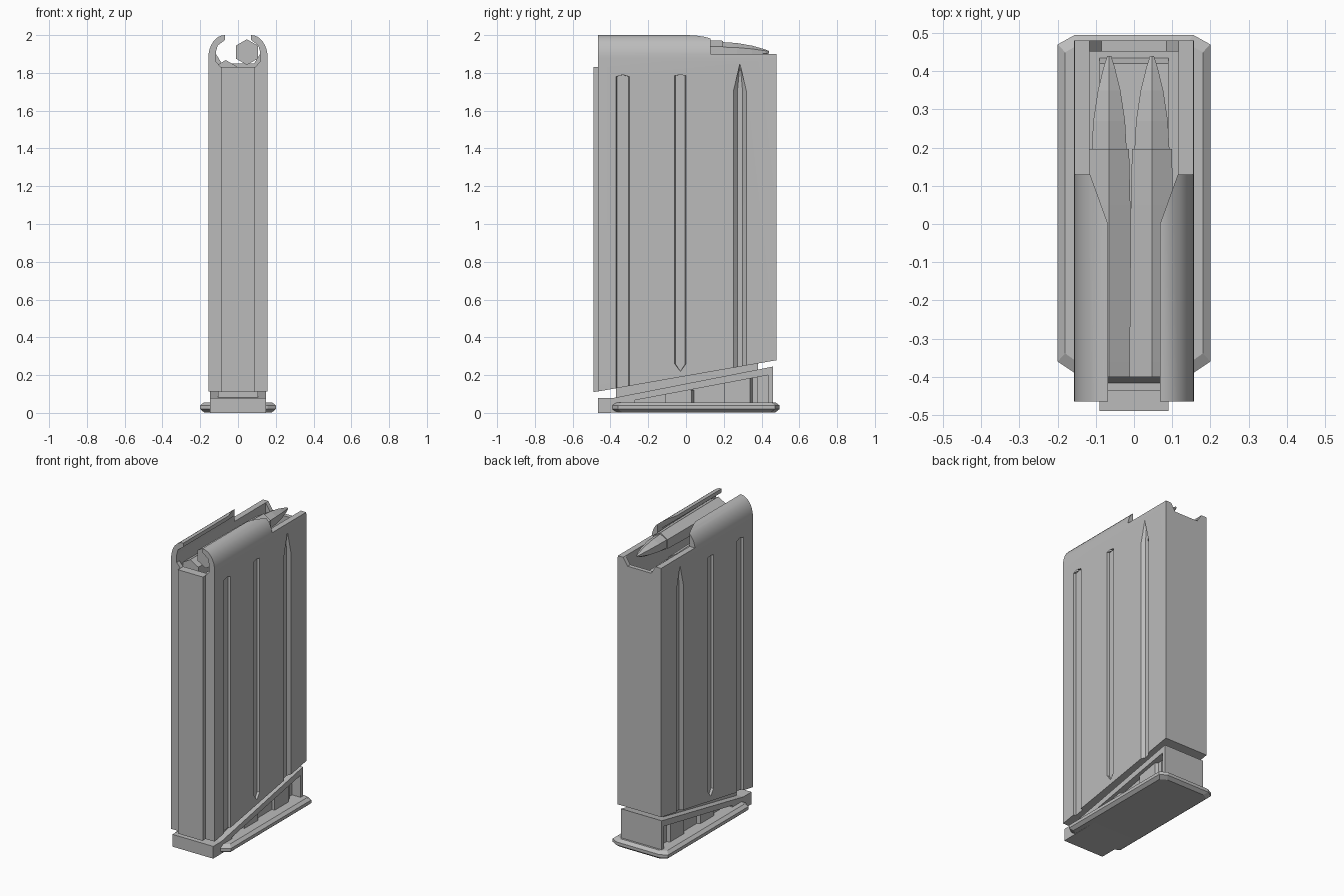
import bpy, bmesh, math
from mathutils import Vector

cube = bpy.data.objects.get("Cube")
if cube:
    bpy.data.objects.remove(cube, do_unlink=True)

grey = bpy.data.materials.new("plain_grey")
grey.use_nodes = True
colour = (0.5, 0.5, 0.5, 1)
grey.diffuse_color = colour
grey.node_tree.nodes["Principled BSDF"].inputs["Base Color"].default_value = colour


def finish(name, bm):
    bmesh.ops.recalc_face_normals(bm, faces=bm.faces)
    mesh = bpy.data.meshes.new(name)
    bm.to_mesh(mesh)
    bm.free()
    mesh.materials.append(grey)
    obj = bpy.data.objects.new(name, mesh)
    bpy.context.collection.objects.link(obj)
    return obj


def loft(name, axis, rings):
    """Join equal outlines placed at offsets along an axis, with capped ends."""
    bm = bmesh.new()
    loops = []
    for offset, pts in rings:
        loop = []
        for a, b in pts:
            co = [a, b]
            co.insert("xyz".index(axis), offset)
            loop.append(bm.verts.new(Vector(co)))
        loops.append(loop)
    n = len(loops[0])
    for low, high in zip(loops, loops[1:]):
        for i in range(n):
            j = (i + 1) % n
            bm.faces.new((low[i], low[j], high[j], high[i]))
    bm.faces.new(loops[0])
    bm.faces.new(loops[-1])
    return finish(name, bm)


def prism(name, axis, pts, lo, hi):
    return loft(name, axis, [(lo, pts), (hi, pts)])


def rect(a, b, c, d):
    return [(a, c), (b, c), (b, d), (a, d)]


def mirrored(half):
    return half + [(-a, b) for a, b in reversed(half)]


def activate(obj):
    bpy.ops.object.select_all(action='DESELECT')
    obj.select_set(True)
    bpy.context.view_layer.objects.active = obj


def cut(obj, cutter):
    cutter.hide_render = True
    mod = obj.modifiers.new("cut", 'BOOLEAN')
    mod.operation = 'DIFFERENCE'
    mod.solver = 'EXACT'
    mod.object = cutter
    activate(obj)
    bpy.ops.object.modifier_apply(modifier=mod.name)
    bpy.data.objects.remove(cutter, do_unlink=True)


# Main casing with rounded shoulders
shoulder = [(0.07 + 0.087 * math.sin(t * math.pi / 16),
             1.88 + 0.12 * math.cos(t * math.pi / 16)) for t in range(8, -1, -1)]
casing = prism("casing", 'y', mirrored([(0.157, 0.05)] + shoulder), -0.465, 0.48)
cut(casing, prism("bottom_cutter", 'x', [(-0.6, 0), (0.6, 0), (0.6, 0.30), (-0.6, 0.09)], -0.3, 0.3))
cut(casing, prism("front_top_cutter", 'x', rect(0.13, 0.6, 1.90, 2.1), -0.3, 0.3))

# Hollow top, open end and flared feed lips
lip = [(0.117, 1.91), (0.108, 1.945), (0.068, 1.975)]
cut(casing, prism("cavity_cutter", 'y', mirrored([(0.117, 1.70)] + lip), -0.435, 0.452))
cut(casing, prism("end_cutter", 'y', mirrored([(0.09, 1.83), (0.117, 1.86)] + lip), -0.6, -0.4))
opening = mirrored([(0.068, -0.6), (0.068, 0), (0.115, 0.13), (0.115, 0.452)])
cut(casing, prism("opening_cutter", 'z', opening, 1.84, 2.1))
cut(casing, prism("notch_cutter", 'y', mirrored([(0.085, 1.85), (0.13, 1.92)]), 0.44, 0.6))

# Pressed grooves on both sides
def groove(y0, y1, bottom, top, tip_low, tip_high, inset):
    mid = (y0 + y1) / 2
    def outline(k):
        return [(y0 + k, bottom), (mid, bottom - tip_low), (y1 - k, bottom),
                (y1 - k, top), (mid, top + tip_high), (y0 + k, top)]
    for side in (-1, 1):
        cut(casing, loft("groove_cutter", 'x',
                         [(side * 0.141, outline(inset)), (side * 0.158, outline(0))]))

groove(-0.37, -0.30, 0.03, 1.78, 0.01, 0.01, 0.004)
groove(-0.06, 0.0, 0.26, 1.785, 0.04, 0.005, 0.004)
groove(0.25, 0.322, 0.03, 1.70, 0.01, 0.15, 0.022)
activate(casing)
bpy.ops.object.shade_smooth_by_angle(angle=math.radians(25))

# Narrow spine on the front
prism("spine", 'x', [(-0.49, 0.11), (-0.45, 0.117), (-0.45, 1.83), (-0.49, 1.83)], -0.09, 0.09)

# Neck joining the casing to the base
prism("neck", 'x', [(-0.37, 0.05), (0.38, 0.05), (0.38, 0.30), (-0.37, 0.17)], -0.105, 0.105)

# Sloped base block with triangular side recesses
base = prism("base_block", 'x', [(-0.465, 0), (0.46, 0.01), (0.46, 0.245), (-0.38, 0.08), (-0.465, 0.08)],
             -0.147, 0.147)
for side in (-1, 1):
    cut(base, prism("recess_cutter", 'x', [(-0.27, 0.05), (0.435, 0.05), (0.435, 0.20), (-0.27, 0.067)],
                    side * 0.085, side * 0.2))
    # Raised blocks inside the recess
    for y0, y1, height in ((-0.11, 0.03, 0.12), (0.20, 0.34, 0.19)):
        loft("recess_block", 'x', [(side * 0.08, rect(y0, y1 + 0.025, 0.04, height)),
                                   (side * 0.125, rect(y0, y1, 0.04, height))])

# Wide floor plate with bevelled rim
plan = mirrored([(0.155, -0.39), (0.2, -0.36), (0.2, 0.47), (0.155, 0.495)])
inner = [(x * 0.9, y * 0.95 + 0.003) for x, y in plan]
loft("floor_plate", 'z', [(0.003, inner), (0.02, plan), (0.04, plan), (0.056, inner)])

# Sloped-sided follower under the rounds
prism("follower", 'x', [(-0.42, 1.69), (0.44, 1.69), (0.42, 1.73), (-0.40, 1.75)], -0.09, 0.09)


# Two staggered six-sided rounds
def ring(x, z, r):
    return [(x + r * math.sin(i * math.pi / 3), z + r * math.cos(i * math.pi / 3)) for i in range(6)]


for side, x, z in (("upper", 0.047, 1.91), ("lower", -0.065, 1.80)):
    case = [(-0.40, 0.04), (-0.40, 0.068), (-0.36, 0.068), (0.05, 0.064), (0.197, 0.06)]
    loft(side + "_case", 'y', [(y, ring(x, z, r)) for y, r in case])
    tip = [(0.19, 0.053), (0.27, 0.048), (0.35, 0.034), (0.41, 0.017), (0.44, 0.006)]
    loft(side + "_tip", 'y', [(y, ring(x, z, r)) for y, r in tip])
